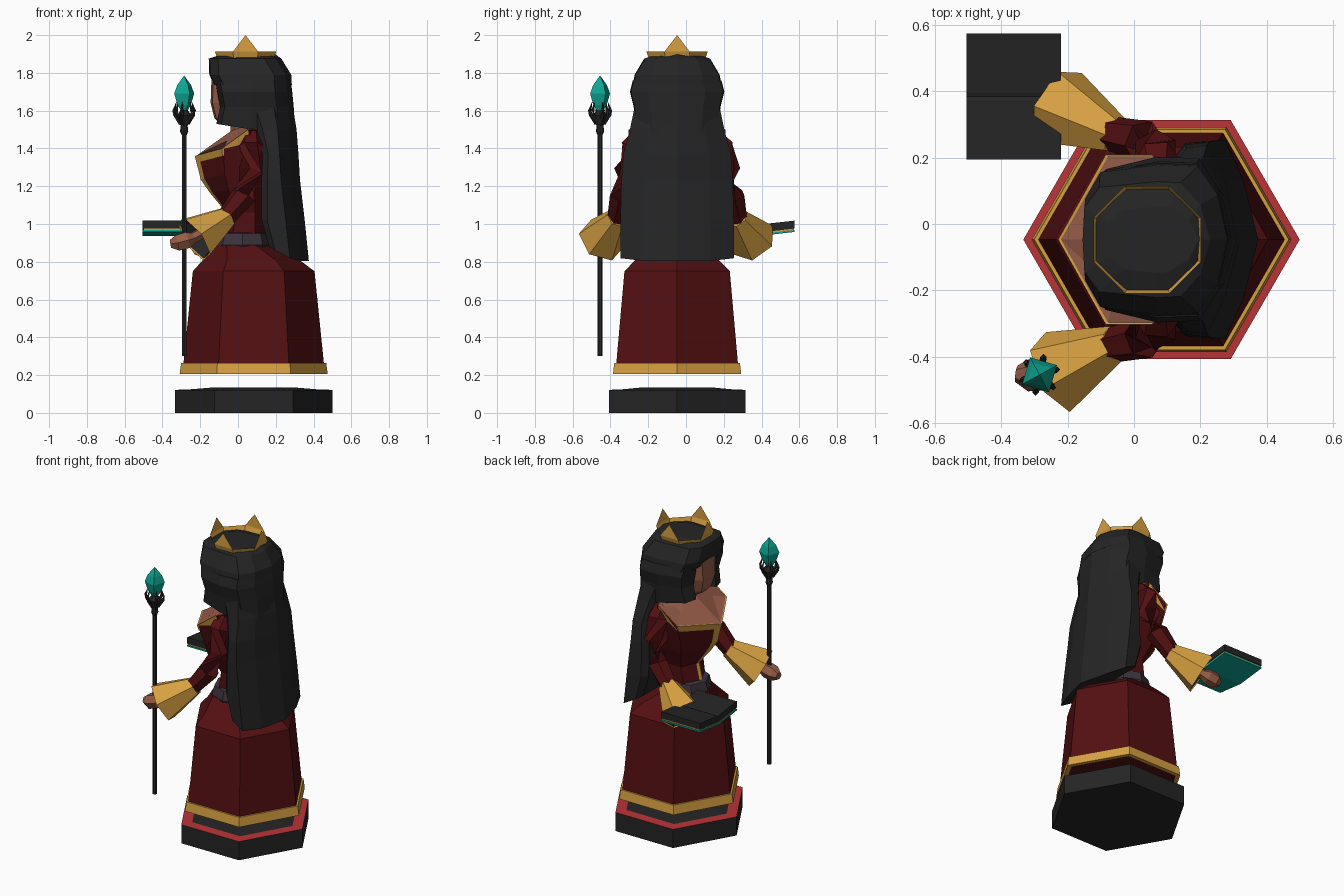
import bpy, math
from mathutils import Vector

if "Cube" in bpy.data.objects:
    bpy.data.objects.remove(bpy.data.objects["Cube"])

CX, CY = 0.083, -0.047          # centre of base, mirror line of the figure


def mat(name, r, g, b):
    m = bpy.data.materials.new(name)
    m.diffuse_color = (r, g, b, 1)
    m.use_nodes = True
    m.node_tree.nodes["Principled BSDF"].inputs["Base Color"].default_value = m.diffuse_color
    return m


RED = mat("dark red cloth", .088, .005, .006)
BLACK = mat("black", .018, .018, .018)
GOLD = mat("gold", .68, .352, .053)
TEAL = mat("teal", .004, .376, .29)
RIM = mat("bright red", .485, .034, .038)
SKIN = mat("skin", .305, .107, .065)
BELT = mat("purple grey", .045, .033, .045)


def mesh(name, verts, faces, *mats):
    me = bpy.data.meshes.new(name)
    me.from_pydata([tuple(v) for v in verts], [], faces)
    for m in mats:
        me.materials.append(m)
    ob = bpy.data.objects.new(name, me)
    bpy.context.collection.objects.link(ob)
    # consistent outward normals
    import bmesh
    bm = bmesh.new()
    bm.from_mesh(me)
    bmesh.ops.remove_doubles(bm, verts=bm.verts, dist=1e-5)
    bmesh.ops.recalc_face_normals(bm, faces=bm.faces)
    bm.to_mesh(me)
    bm.free()
    return ob


def loft(name, rings, *mats, caps=(True, True), closed=True):
    """Skin a list of equally long point rings."""
    n = len(rings[0])
    verts = [p for r in rings for p in r]
    faces = []
    for k in range(len(rings) - 1):
        for i in range(n if closed else n - 1):
            j = (i + 1) % n
            faces.append((k*n + i, k*n + j, (k+1)*n + j, (k+1)*n + i))
    if caps[0]:
        faces.append(tuple(range(n))[::-1])
    if caps[1]:
        faces.append(tuple(range((len(rings)-1)*n, len(rings)*n)))
    return mesh(name, verts, faces, *mats)


def ngon(n, r, z, cx=CX, cy=CY, turn=0.0):
    return [(cx + r*math.cos(2*math.pi*i/n + turn),
             cy + r*math.sin(2*math.pi*i/n + turn), z) for i in range(n)]


def sym(half):
    """Full ring from (x, half width, z) points running front centre to back centre."""
    right = [(x, CY + h, z) for x, h, z in half]
    left = [(x, CY - h, z) for x, h, z in reversed(half) if h > 1e-6]
    return right + left


def tube(name, path, n, m, caps=(True, True), turn=0.0):
    """Tube through (x, y, z, radius) points."""
    pts = [Vector(p[:3]) for p in path]
    rings = []
    for i, p in enumerate(path):
        d = (pts[min(i+1, len(pts)-1)] - pts[max(i-1, 0)]).normalized()
        ref = Vector((0, 0, 1)) if abs(d.z) < .95 else Vector((1, 0, 0))
        u = d.cross(ref).normalized()
        v = d.cross(u)
        rings.append([pts[i] + p[3]*(u*math.cos(a) + v*math.sin(a))
                      for a in [turn + 2*math.pi*k/n for k in range(n)]])
    return loft(name, rings, m, caps=caps)


# --- plinth with a bright rim
plinth = loft("plinth", [ngon(6, .417, 0), ngon(6, .417, .122), ngon(6, .345, .124),
                         ngon(6, .21, .135)], BLACK, RIM)
for f in plinth.data.polygons:
    r = max((Vector((CX, CY)) - plinth.data.vertices[v].co.xy).length for v in f.vertices)
    if f.normal.z > .9 and r > .4:
        f.material_index = 1

# --- skirt and hem
loft("skirt", [ngon(6, .36, .215), ngon(6, .374, .24), ngon(6, .322, .75), ngon(6, .255, .81, .07),
               ngon(6, .15, .89, .015)], RED)
loft("hem", [ngon(6, .36, .205), ngon(6, .392, .205), ngon(6, .384, .265), ngon(6, .36, .265)],
     GOLD, caps=(False, False))

# --- belt
loft("belt", [ngon(8, r, z, .025) for r, z in ((.145, .88), (.15, .89), (.135, .95), (.12, .955))], BELT)


# --- bodice: front centre, front corner, side, back centre
def torso(xf, xc, xs, xb, h, zf, zc, zs):
    return [(xf, 0, zf), (xc, h, zc), (xs, h, zs), (xb, 0, zs)]


bod = [torso(-.085, -.03, .09, .14, .11, .93, .93, .93),
       torso(-.055, -.01, .09, .15, .115, 1.06, 1.06, 1.06),
       torso(-.145, -.05, .09, .16, .17, 1.17, 1.18, 1.18),
       torso(-.19, -.07, .09, .17, .20, 1.235, 1.26, 1.28),
       torso(-.222, -.078, .06, .18, .255, 1.36, 1.40, 1.50)]
loft("bodice", [sym(r) for r in bod], RED, caps=(True, False))


# --- gold neckline and centre strip
def mix(a, b, t):
    return tuple(p + (q - p)*t for p, q in zip(a, b))


low = [mix(bod[4][i], bod[3][i], .3) for i in range(3)]


def grow(half, e):
    return [(x - e, h*(1 + e), z) for x, h, z in half]


def across(half):
    return [(x, CY - h, z) for x, h, z in reversed(half)] + [(x, CY + h, z) for x, h, z in half[1:]]


inner = [(x + .025, h*.88, z + .004) for x, h, z in bod[4][:3]]
loft("neckline", [across(grow(low, .007)), across(grow(bod[4][:3], .007)), across(inner)],
     GOLD, caps=(False, False), closed=False)
strip = []
for r in bod:
    c, s = r[0], mix(r[0], r[1], .16)
    strip.append([(s[0] - .007, CY - s[1], s[2]), (c[0] - .007, CY, c[2]), (s[0] - .007, CY + s[1], s[2])])
loft("front_strip", strip, GOLD, caps=(False, False), closed=False)

# --- chest, neck and face
loft("chest", [sym(bod[4]),
               sym([(-.04, 0, 1.49), (-.015, .06, 1.5), (.06, .06, 1.53), (.09, 0, 1.53)]),
               sym([(-.035, 0, 1.6), (-.015, .05, 1.6), (.06, .05, 1.6), (.09, 0, 1.6)])], SKIN)
loft("head", [sym([(xf, 0, z), (xf + .01, w*.55, z), (-.05, w, z), (.08, w, z), (.1, 0, z)])
              for xf, w, z in ((-.085, .06, 1.525), (-.125, .09, 1.56), (-.145, .115, 1.64),
                               (-.14, .125, 1.78))], SKIN)


# --- hair: cap, side locks and long back curtain
def cap(z, xf, xb, h):
    return sym([(xf, 0, z), (xf + .005, h*.55, z), (xf + .05, h*.9, z), (.07, h, z),
                (xb - .09, h*.98, z), (xb - .03, h*.6, z), (xb, 0, z)])


loft("hair_cap", [cap(1.735, -.125, .285, .235), cap(1.79, -.152, .282, .225), cap(1.875, -.155, .23, .175),
                  cap(1.90, -.08, .195, .10)], BLACK)


def locks(z, xf, xb, h, slope=0.0):
    half = [(.02, 0), (.02, .10), (xf, .105), (xf + .025, h*.85), (.07, h),
            (xb - .09, h*.98), (xb - .03, h*.6), (xb, 0)]
    return sym([(x, w, z - slope*(x - xf)) for x, w in half])


loft("hair_locks", [locks(1.53, -.115, .305, .215, .16), locks(1.62, -.095, .295, .23),
                    locks(1.70, -.11, .287, .25), locks(1.76, -.12, .28, .235)], BLACK)


def curtain(z, xf, xb, h, bottom=False):
    half = [(xf, 0), (xf, h*.85), (xf + .03, h*.97), (xb - .1, h), (xb - .045, h*.6), (xb, 0)]
    return sym([(x, w, z + (max(0, .3 - x)*.55 if bottom else 0)) for x, w in half])


loft("hair_back", [curtain(.805, .165, .375, .30, True), curtain(1.02, .125, .353, .30),
                   curtain(1.235, .125, .328, .295), curtain(1.37, .13, .32, .285),
                   curtain(1.5, .10, .31, .25), curtain(1.62, .06, .29, .225)], BLACK)

# --- crown: flared octagon band with four upright points
KX = .04
T = math.pi/8
c = 1/math.cos(T)
low8, top8 = ngon(8, .135*c, 1.83, KX, CY, T), ngon(8, .162*c, 1.912, KX, CY, T)
faces = [(i, (i+1) % 8, 8 + (i+1) % 8, 8 + i) for i in range(8)]
tips = []
for k, i in enumerate((1, 3, 5, 7)):
    a, b = Vector(top8[i]), Vector(top8[(i+1) % 8])
    tips.append((a + b)/2 + Vector((0, 0, .088)))
    faces.append((8 + i, 8 + (i+1) % 8, 16 + k))
mesh("crown", low8 + top8 + tips, faces, GOLD)

# --- arms, mirrored
for s, side in ((-1, "right"), (1, "left")):
    def P(x, h, z, r):
        return (x, CY + s*h, z, r)
    tube(side + "_sleeve", [P(.07, .19, 1.47, .05), P(.07, .235, 1.41, .07), P(.065, .265, 1.28, .07),
                            P(.03, .295, 1.15, .066), P(-.07, .32, 1.025, .052)], 6, RED)
    tube(side + "_cuff", [P(-.055, .315, 1.035, .058), P(-.23, .40, .915, .13)], 6, GOLD,
         caps=(True, False), turn=.3)
    tube(side + "_cuff_lining", [P(-.075, .325, 1.02, .045), P(-.226, .398, .918, .122)], 6, BLACK,
         caps=(True, False), turn=.3)
    tube(side + "_forearm", [P(-.08, .33, 1.01, .03), P(-.25, .40, .92, .032)], 6, SKIN)
    tube(side + "_hand", [P(-.235, .395, .925, .03), P(-.27, .405, .915, .05), P(-.32, .41, .90, .048),
                          P(-.355, .405, .895, .025)], 6, SKIN)

# --- staff with claws and gem
SX, SY = -.285, -.455
tube("staff", [(SX, SY, .3, .013), (SX, SY, 1.5, .013)], 6, BLACK)
loft("staff_collar", [ngon(8, r, z, SX, SY) for r, z in
                      ((.013, 1.47), (.022, 1.49), (.018, 1.52), (.04, 1.575), (.02, 1.60))], BLACK)
for k in range(6):
    a = math.pi*k/3 + .3
    tube("staff_claw", [(SX + r*math.cos(a), SY + r*math.sin(a), z, w) for r, z, w in
                        ((.02, 1.53, .01), (.052, 1.58, .010), (.056, 1.60, .009), (.043, 1.645, .001))],
         4, BLACK)
loft("gem", [ngon(4, r, z, SX, SY, .5) for r, z in
             ((.006, 1.58), (.04, 1.63), (.06, 1.69), (.042, 1.735), (.001, 1.785))], TEAL)

# --- open book: teal cover, gold trim, dark pages on two raised wings
X0, X1, YB = -.505, -.22, .385
for s in (-1, 1):
    for name, m, z, t, inset in (("book_cover", TEAL, .936, .01, 0), ("book_trim", GOLD, .946, .008, .004),
                                 ("book_pages", BLACK, .954, .042, 0)):
        y1 = YB + s*(.19 - inset)
        rise = .022
        prof = [(YB, z), (y1, z + rise), (y1, z + rise + t), (YB + s*.012, z + t + .002), (YB, z + t - .003)]
        loft(name, [[(x, y, zz) for y, zz in prof] for x in (X0 + inset, X1 - inset)], m)
